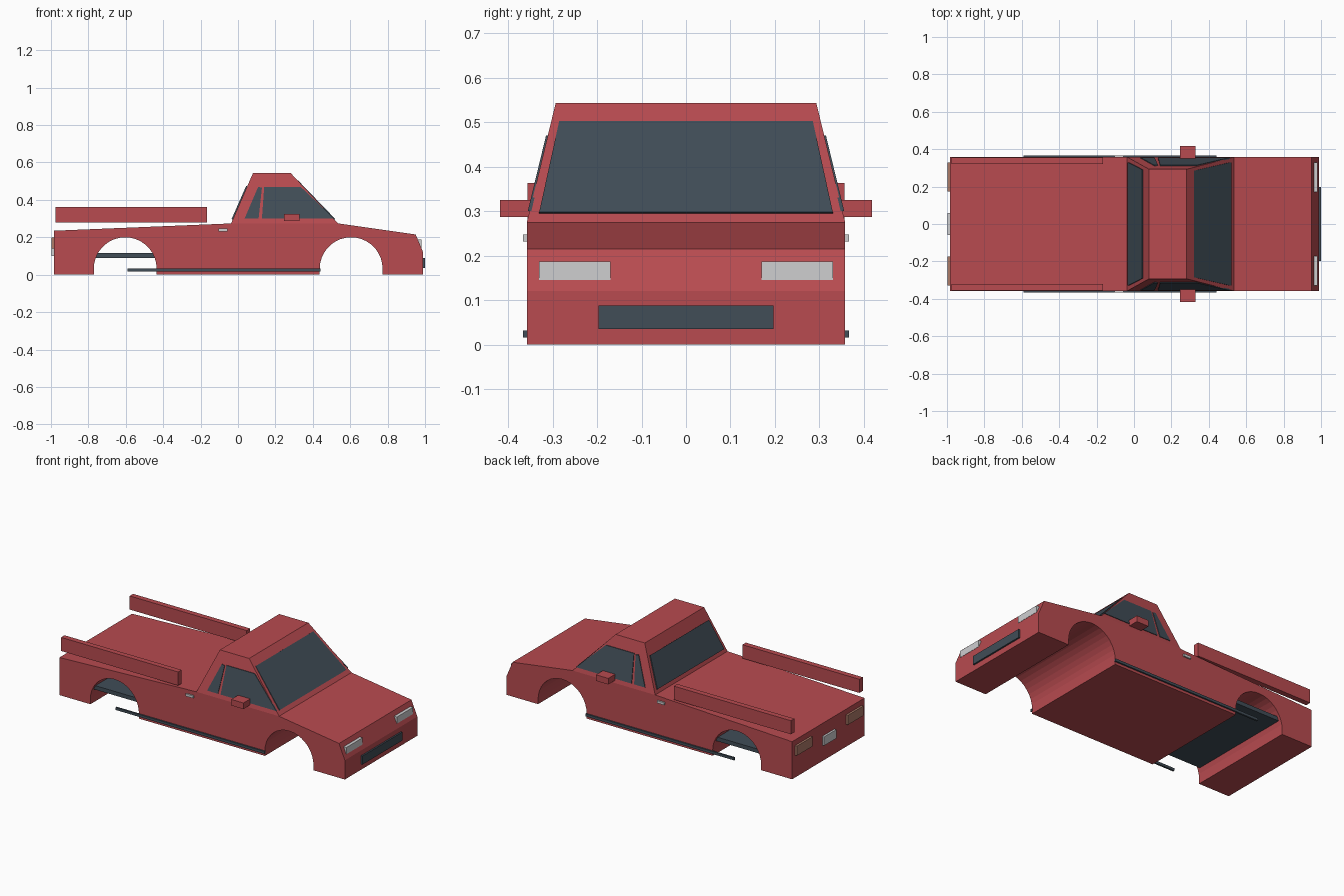
import bpy, bmesh, math

cube = bpy.data.objects.get("Cube")
if cube:
    bpy.data.objects.remove(cube, do_unlink=True)


def material(name, rgb):
    m = bpy.data.materials.new(name)
    m.use_nodes = True
    m.diffuse_color = (*rgb, 1)
    m.node_tree.nodes["Principled BSDF"].inputs["Base Color"].default_value = (*rgb, 1)
    return m


RED = material("red_paint", (0.48, 0.07, 0.08))
DARK = material("dark_glass", (0.052, 0.074, 0.095))
GREY = material("light_grey", (0.62, 0.62, 0.63))
AMBER = material("tail_lamp_amber", (0.42, 0.2, 0.14))


def loft(name, loop_a, loop_b, mat):
    """Solid between two matching outlines."""
    bm = bmesh.new()
    a = [bm.verts.new(p) for p in loop_a]
    b = [bm.verts.new(p) for p in loop_b]
    bm.faces.new(a)
    bm.faces.new(b)
    for i in range(len(a)):
        j = (i + 1) % len(a)
        bm.faces.new((a[i], a[j], b[j], b[i]))
    bmesh.ops.recalc_face_normals(bm, faces=bm.faces)
    me = bpy.data.meshes.new(name)
    bm.to_mesh(me)
    bm.free()
    me.materials.append(mat)
    ob = bpy.data.objects.new(name, me)
    bpy.context.collection.objects.link(ob)
    return ob


def box(name, x, y, z, mat):
    def ring(h):
        return [(x[0], y[0], h), (x[1], y[0], h), (x[1], y[1], h), (x[0], y[1], h)]
    return loft(name, ring(z[0]), ring(z[1]), mat)


def arch(cx, r=0.168, cz=0.032, n=18):
    """Wheel arch outline, from rear foot to front foot."""
    curve = [(cx - r * math.cos(math.pi * i / n), cz + r * math.sin(math.pi * i / n))
             for i in range(n + 1)]
    return [(cx - r, 0)] + curve + [(cx + r, 0)]


# Lower body: side profile with both wheel arches, extruded across the width
W, BELT, ROOF, ROOF_W = 0.358, 0.274, 0.543, 0.293
profile = ([(-0.985, 0)] + arch(-0.603) + arch(0.605) +
           [(0.99, 0), (0.99, 0.12), (0.95, 0.215), (0.535, BELT),
            (-0.037, BELT), (-0.985, 0.235)])
loft("body", [(x, -W, z) for x, z in profile], [(x, W, z) for x, z in profile], RED)

# Cabin: tapered block
def rectangle(x0, x1, w, z):
    return [(x0, -w, z), (x1, -w, z), (x1, w, z), (x0, w, z)]


loft("cabin", rectangle(-0.037, 0.535, W, BELT), rectangle(0.08, 0.282, ROOF_W, ROOF), RED)

# Windscreen and rear window: thin plates on the sloping ends
def end_window(name, low, high, out):
    outer = [(low[0], -low[1], low[2]), (low[0], low[1], low[2]),
             (high[0], high[1], high[2]), (high[0], -high[1], high[2])]
    loft(name, [(x - out, y, z - 0.006) for x, y, z in outer], outer, DARK)


end_window("windscreen", (0.52, 0.33, 0.298), (0.322, 0.285, 0.503), 0.008)
end_window("rear_window", (-0.034, 0.33, 0.298), (0.044, 0.29, 0.475), -0.008)


# Side windows follow the lean of the cabin sides
def side_window(name, outline, s):
    def ring(out):
        return [(x, s * (W - (W - ROOF_W) * (z - BELT) / (ROOF - BELT) + out), z)
                for x, z in outline]
    loft(name, ring(-0.004), ring(0.004), DARK)


for side, s in (("left", 1), ("right", -1)):
    # The front faces -y, so +y and -y tell the two flanks apart
    flank = "far" if s > 0 else "near"

    def pair(part, x, y, z, mat):
        box(f"{flank}_{part}", x, (s * y[0], s * y[1]), z, mat)

    side_window(f"{flank}_door_window",
                [(0.128, 0.3), (0.514, 0.3), (0.335, 0.47), (0.14, 0.47)], s)
    side_window(f"{flank}_quarter_window",
                [(0.035, 0.3), (0.11, 0.3), (0.128, 0.465), (0.108, 0.47)], s)
    pair("mirror", (0.245, 0.33), (0.33, 0.418), (0.287, 0.325), RED)
    pair("door_handle", (-0.105, -0.055), (0.35, 0.367), (0.232, 0.247), GREY)
    pair("sill_strip", (-0.59, 0.44), (0.356, 0.367), (0.016, 0.032), DARK)
    pair("bed_rail", (-0.975, -0.165), (0.322, 0.356), (0.278, 0.363), RED)
    pair("headlight", (0.955, 0.981), (0.17, 0.33), (0.145, 0.187), GREY)
    pair("tail_lamp", (-0.998, -0.98), (0.175, 0.33), (0.14, 0.2), AMBER)

# Centre details
box("front_grille", (0.98, 1.0), (-0.197, 0.197), (0.035, 0.088), DARK)
box("rear_plate", (-0.998, -0.98), (-0.06, 0.06), (0.1, 0.155), GREY)
box("rear_chassis_panel", (-0.78, -0.42), (-0.34, 0.34), (0.09, 0.115), DARK)
